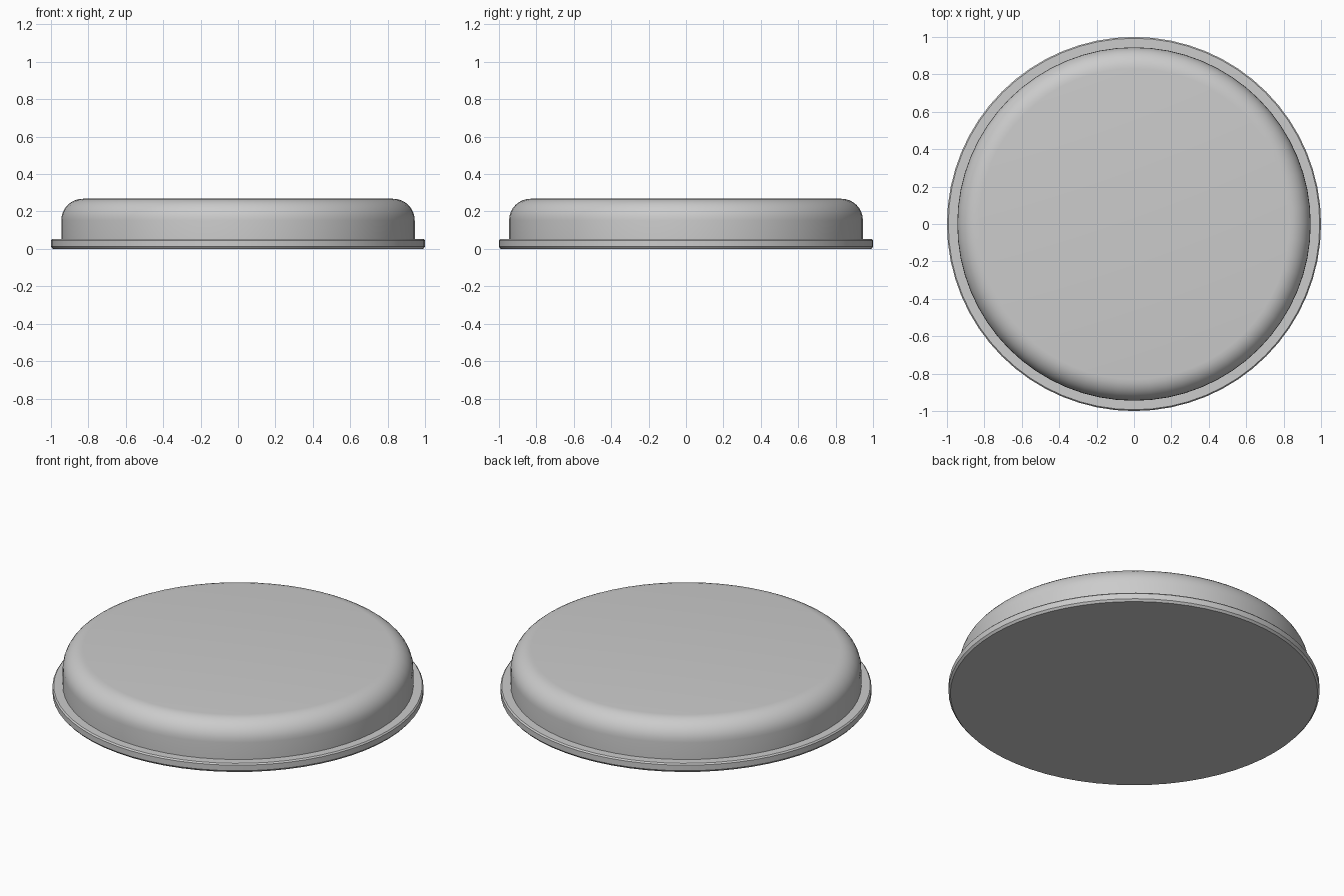
import bpy, bmesh
from math import sin, cos, pi

if "Cube" in bpy.data.objects:
    bpy.data.objects.remove(bpy.data.objects["Cube"])

SEGMENTS = 64


def arc(cx, cz, r, start, end, steps):
    """Points of a rounded corner in the (radius, height) plane."""
    return [(cx + r * cos(start + (end - start) * i / steps),
             cz + r * sin(start + (end - start) * i / steps))
            for i in range(steps + 1)]


def lathe(name, profile):
    """Revolve a profile around z and cap both ends."""
    bm = bmesh.new()
    rings = [[bm.verts.new((r * cos(2 * pi * k / SEGMENTS), r * sin(2 * pi * k / SEGMENTS), z))
              for k in range(SEGMENTS)] for r, z in profile]
    for low, high in zip(rings, rings[1:]):
        for k in range(SEGMENTS):
            n = (k + 1) % SEGMENTS
            bm.faces.new((low[k], low[n], high[n], high[k]))
    bm.faces.new(rings[0][::-1])
    bm.faces.new(rings[-1])
    mesh = bpy.data.meshes.new(name)
    bm.to_mesh(mesh)
    bm.free()
    obj = bpy.data.objects.new(name, mesh)
    bpy.context.collection.objects.link(obj)
    bpy.context.view_layer.objects.active = obj
    obj.select_set(True)
    bpy.ops.object.shade_smooth_by_angle(angle=pi / 6)
    obj.select_set(False)
    return obj


# Thin base lip with softened edges, vertical wall, rounded shoulder, flat top
profile = [(0.99, 0.0), (1.0, 0.012), (1.0, 0.045), (0.993, 0.053), (0.945, 0.053)]
profile += arc(0.83, 0.153, 0.115, 0, pi / 2, 8)
lathe("domed_disc_with_lip", profile)
